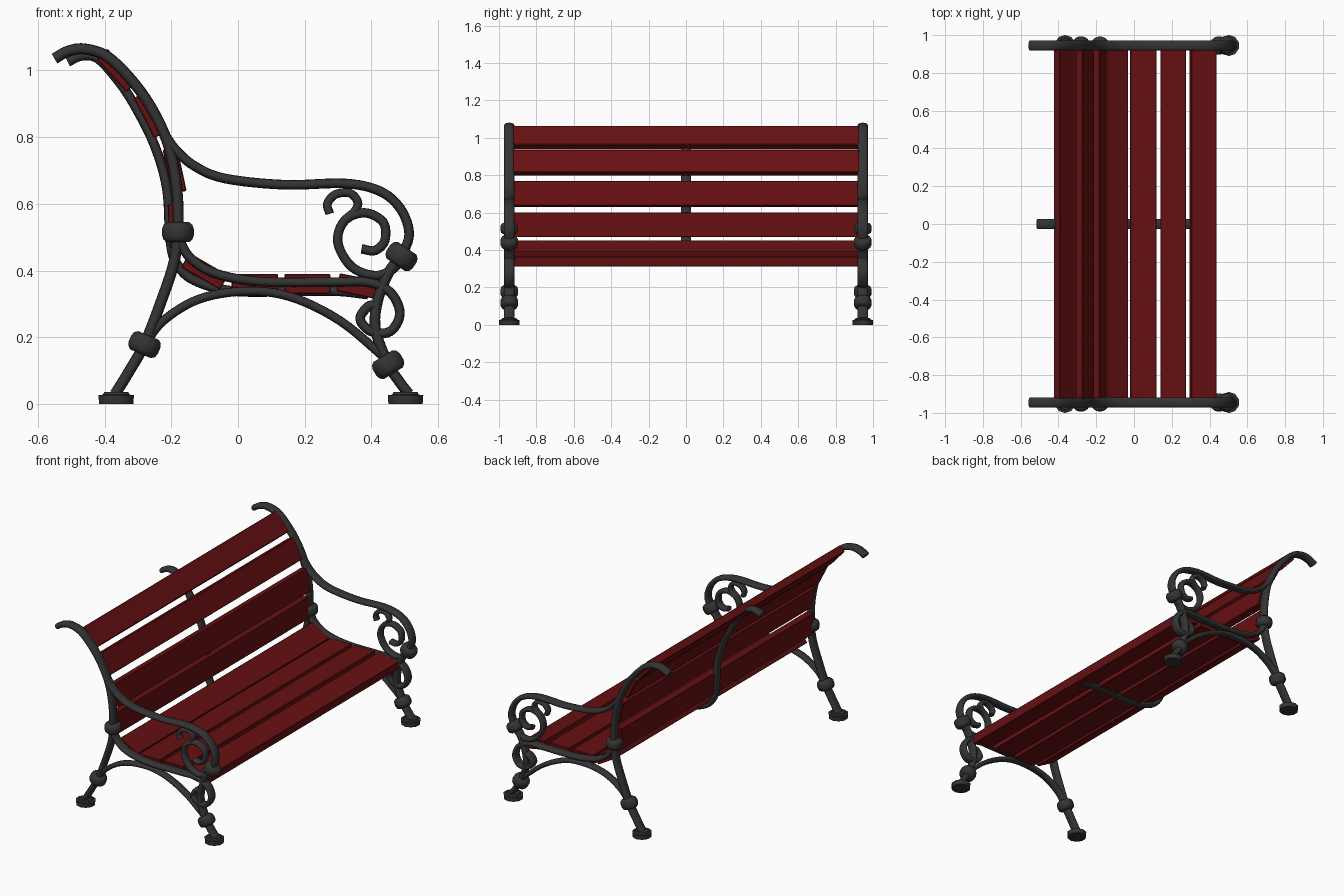
import bpy, bmesh, math
from mathutils import Vector, Matrix

if "Cube" in bpy.data.objects:
    bpy.data.objects.remove(bpy.data.objects["Cube"])


def material(name, rgb):
    m = bpy.data.materials.new(name)
    m.diffuse_color = (*rgb, 1)
    m.use_nodes = True
    m.node_tree.nodes["Principled BSDF"].inputs["Base Color"].default_value = m.diffuse_color
    return m


IRON = material("dark iron", (0.034, 0.034, 0.034))
RED = material("dark red wood", (0.135, 0.005, 0.006))


def finish(bm, name, mat, smooth=True):
    bmesh.ops.recalc_face_normals(bm, faces=bm.faces)
    me = bpy.data.meshes.new(name)
    bm.to_mesh(me)
    bm.free()
    me.materials.append(mat)
    ob = bpy.data.objects.new(name, me)
    bpy.context.collection.objects.link(ob)
    if smooth:
        bpy.ops.object.select_all(action='DESELECT')
        ob.select_set(True)
        bpy.context.view_layer.objects.active = ob
        bpy.ops.object.shade_smooth_by_angle(angle=math.radians(40))
    return ob


def loft(bm, rings):
    rings = [[bm.verts.new(p) for p in r] for r in rings]
    n = len(rings[0])
    for r, s in zip(rings, rings[1:]):
        for i in range(n):
            j = (i + 1) % n
            bm.faces.new((r[i], r[j], s[j], s[i]))
    bm.faces.new(rings[0])
    bm.faces.new(rings[-1])


def spline(pts, steps=6):
    """Catmull-Rom curve through (x, z) points."""
    p = [Vector(q) for q in pts]
    p = [2 * p[0] - p[1]] + p + [2 * p[-1] - p[-2]]
    out = []
    for i in range(1, len(p) - 2):
        a, b, c, d = p[i - 1:i + 3]
        for k in range(steps):
            t = k / steps
            out.append(0.5 * (2 * b + (c - a) * t + (2 * a - 5 * b + 4 * c - d) * t * t
                              + (3 * b - a - 3 * c + d) * t ** 3))
    return out + [p[-2]]


def bar(name, pts, y, thick=0.0145, wide=0.0275, sides=14):
    """Flat oval iron bar bent along a path in the xz plane."""
    path = spline(pts)
    rings = []
    for i, p in enumerate(path):
        t = (path[min(i + 1, len(path) - 1)] - path[max(i - 1, 0)]).normalized()
        ring = []
        for k in range(sides):
            a = 2 * math.pi * k / sides
            c, s = [math.copysign(abs(v) ** 0.8, v) for v in (math.cos(a), math.sin(a))]
            ring.append((p.x - t.y * thick * c, y + wide * s, p.y + t.x * thick * c))
        rings.append(ring)
    bm = bmesh.new()
    loft(bm, rings)
    finish(bm, name, IRON)


def turned(name, profile, pos, tilt, sides):
    """Turned piece: (height, radius) profile, tilted about y."""
    m = Matrix.Translation(pos) @ Matrix.Rotation(tilt, 4, 'Y')
    rings = [[m @ Vector((r * math.cos(2 * math.pi * (k + .5) / sides),
                          r * math.sin(2 * math.pi * (k + .5) / sides), h))
              for k in range(sides)] for h, r in profile]
    bm = bmesh.new()
    loft(bm, rings)
    finish(bm, name, IRON)


BACK_LEG = [(-.55, 1.035), (-.51, 1.057), (-.46, 1.064), (-.39, 1.04), (-.31, .96), (-.25, .87),
            (-.205, .765), (-.183, .64), (-.18, .52), (-.193, .42), (-.233, .3), (-.28, .18),
            (-.325, .1), (-.368, .03)]
ARM = [(-.215, .80), (-.185, .76), (-.13, .713), (-.04, .676), (.14, .657), (.32, .661), (.425, .638),
       (.487, .585), (.513, .51), (.49, .44)]
ARM_SCROLL = [(.49, .44), (.465, .405), (.41, .385), (.34, .412), (.299, .485), (.32, .55), (.38, .573),
              (.435, .545), (.44, .49), (.41, .46), (.37, .465)]
SMALL_SCROLL = [(.275, .57), (.268, .6), (.292, .628), (.335, .632), (.359, .605), (.35, .578),
                (.325, .556)]
FRONT_LEG = [(.49, .44), (.455, .4), (.42, .315), (.412, .225), (.45, .12), (.485, .065), (.512, .03)]
SEAT_RAIL = [(-.18, .5), (-.145, .44), (-.07, .392), (.065, .367), (.275, .365), (.39, .365),
             (.458, .333), (.485, .27), (.455, .217), (.398, .218), (.366, .255), (.39, .292),
             (.418, .297)]
ARCH = [(-.28, .18), (-.22, .253), (-.115, .315), (.02, .338), (.155, .322), (.305, .25), (.45, .13)]
COLLAR = [(-.03, .034), (-.022, .044), (-.01, .048), (.01, .048), (.022, .044), (.03, .034)]
FOOT = [(0, .054), (.027, .056), (.028, .042), (.036, .038)]

# Cast iron side frames
for side, y in (("left", -.945), ("right", .945)):
    bar(side + "_back_leg", BACK_LEG, y, .0165)
    bar(side + "_armrest", ARM, y)
    bar(side + "_arm_scroll", ARM_SCROLL, y, .014, .023)
    bar(side + "_small_scroll", SMALL_SCROLL, y, .013, .021)
    bar(side + "_front_leg", FRONT_LEG, y, .016)
    bar(side + "_seat_rail", SEAT_RAIL, y)
    bar(side + "_arch_brace", ARCH, y, .0135, .023)
    for name, x, z, tilt in (("back", -.18, .515, 0), ("back_leg", -.28, .178, .4),
                             ("arm", .49, .442, .6), ("front_leg", .45, .118, -.55)):
        turned(f"{side}_{name}_collar", COLLAR, (x, y, z), tilt, 20)
    turned(side + "_back_foot", FOOT, (-.365, y, 0), 0, 10)
    turned(side + "_front_foot", FOOT, (.502, y, 0), 0, 10)

# Central support under the slats
bar("middle_support", [(-.51, 1.025), (-.47, 1.043), (-.42, 1.035), (-.36, .97), (-.31, .895),
                       (-.25, .775), (-.213, .645), (-.203, .49), (-.183, .42), (-.13, .37),
                       (-.01, .338), (.185, .338), (.3, .338), (.39, .328)], 0)

# Slats: centre x, z, direction of the width, length of the width, thickness
SLATS = [("back", -.363, 1.0, -48, .135, .045), ("back", -.262, .867, -63, .135, .045),
         ("back", -.19, .7, -78, .135, .045), ("back", -.186, .535, -88, .13, .045),
         ("bend", -.1, .398, -30, .135, .05), ("seat", .05, .36, 0, .14, .06),
         ("seat", .208, .36, 0, .137, .06), ("seat", .366, .352, -11, .135, .055)]
for i, (name, x, z, deg, width, thick) in enumerate(SLATS, 1):
    bm = bmesh.new()
    bmesh.ops.create_cube(bm, size=1, matrix=Matrix.Translation((x, 0, z))
                          @ Matrix.Rotation(-math.radians(deg), 4, 'Y')
                          @ Matrix.Diagonal((width, 1.85, thick, 1)))
    bmesh.ops.bevel(bm, geom=bm.edges[:], offset=.003, segments=1, affect='EDGES')
    finish(bm, f"{name}_slat_{i}", RED, False)
